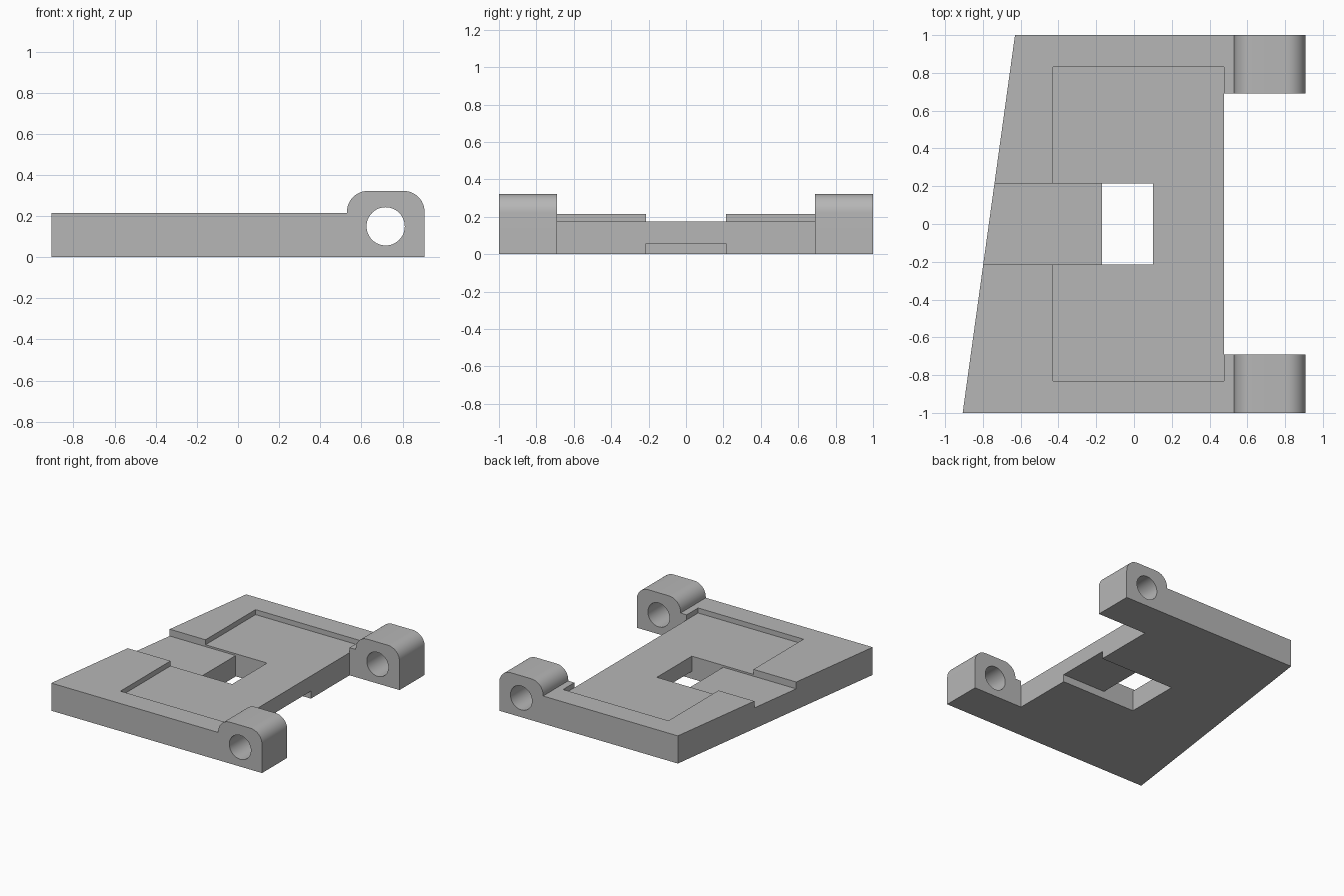
import bpy, bmesh, math
from mathutils import Vector

cube = bpy.data.objects.get("Cube")
if cube:
    bpy.data.objects.remove(cube, do_unlink=True)

grey = bpy.data.materials.new("plain grey")
grey.use_nodes = True
colour = (0.47, 0.47, 0.47, 1)
grey.diffuse_color = colour
grey.node_tree.nodes["Principled BSDF"].inputs["Base Color"].default_value = colour


def prism(name, outline, sweep):
    """Sweep a flat outline of 3D points along a vector into a solid."""
    bm = bmesh.new()
    face = bm.faces.new([bm.verts.new(p) for p in outline])
    swept = bmesh.ops.extrude_face_region(bm, geom=[face])["geom"]
    bmesh.ops.translate(bm, vec=Vector(sweep),
                        verts=[v for v in swept if isinstance(v, bmesh.types.BMVert)])
    bmesh.ops.recalc_face_normals(bm, faces=bm.faces)
    mesh = bpy.data.meshes.new(name)
    bm.to_mesh(mesh)
    bm.free()
    mesh.materials.append(grey)
    obj = bpy.data.objects.new(name, mesh)
    bpy.context.collection.objects.link(obj)
    return obj


def block(name, x0, x1, half_y, z0, z1):
    return prism(name, [(x0, -half_y, z0), (x1, -half_y, z0),
                        (x1, half_y, z0), (x0, half_y, z0)], (0, 0, z1 - z0))


def combine(target, tool, operation):
    """Apply a boolean and remove the helper solid."""
    tool.hide_render = True
    mod = target.modifiers.new("boolean", "BOOLEAN")
    mod.operation, mod.solver, mod.object = operation, "EXACT", tool
    bpy.context.view_layer.objects.active = target
    bpy.ops.object.modifier_apply(modifier=mod.name)
    bpy.data.objects.remove(tool, do_unlink=True)


def arc(cx, cz, r, start, end, steps):
    for i in range(steps + 1):
        a = math.radians(start + (end - start) * i / steps)
        yield cx + r * math.cos(a), cz + r * math.sin(a)


EDGE, TOP, SLOT = 0.477, 0.215, 0.215

# Plate with a slanted left edge
plate = prism("hinge_plate", [(-0.907, -1, 0), (EDGE, -1, 0), (EDGE, 1, 0), (-0.63, 1, 0)],
              (0, 0, TOP))

# Recess, cross channel, window and underside slot
combine(plate, block("recess_cutter", -0.43, 0.7, 0.83, 0.176, 0.4), "DIFFERENCE")
combine(plate, block("channel_cutter", -1.2, 0, SLOT, 0.162, 0.4), "DIFFERENCE")
combine(plate, block("window_cutter", -0.17, 0.1, SLOT, -0.2, 0.4), "DIFFERENCE")
combine(plate, block("slot_cutter", 0, 0.7, SLOT, -0.2, 0.058), "DIFFERENCE")

# Rounded hinge lugs with a pin hole, joined to both right corners
profile = [(EDGE, 0), (0.907, 0)]
profile += arc(0.807, 0.222, 0.1, 0, 90, 12)
profile += arc(0.63, 0.222, 0.1, 90, 180, 12)
profile += [(0.53, TOP), (EDGE, TOP)]
for name, y in (("front_lug", -1), ("back_lug", 0.69)):
    lug = prism(name, [(x, y, z) for x, z in profile], (0, 0.31, 0))
    circle = list(arc(0.718, 0.15, 0.093, 0, 360, 48))[:-1]
    pin = prism("pin_cutter", [(x, y - 0.1, z) for x, z in circle], (0, 0.51, 0))
    combine(lug, pin, "DIFFERENCE")
    combine(plate, lug, "UNION")

# Merge flat seams and smooth only the rounded surfaces
bm = bmesh.new()
bm.from_mesh(plate.data)
bmesh.ops.remove_doubles(bm, verts=bm.verts, dist=0.0001)
bmesh.ops.dissolve_limit(bm, angle_limit=math.radians(0.5), verts=bm.verts, edges=bm.edges)
bm.to_mesh(plate.data)
bm.free()
bpy.ops.object.select_all(action="DESELECT")
plate.select_set(True)
bpy.context.view_layer.objects.active = plate
bpy.ops.object.shade_smooth_by_angle(angle=math.radians(30))
